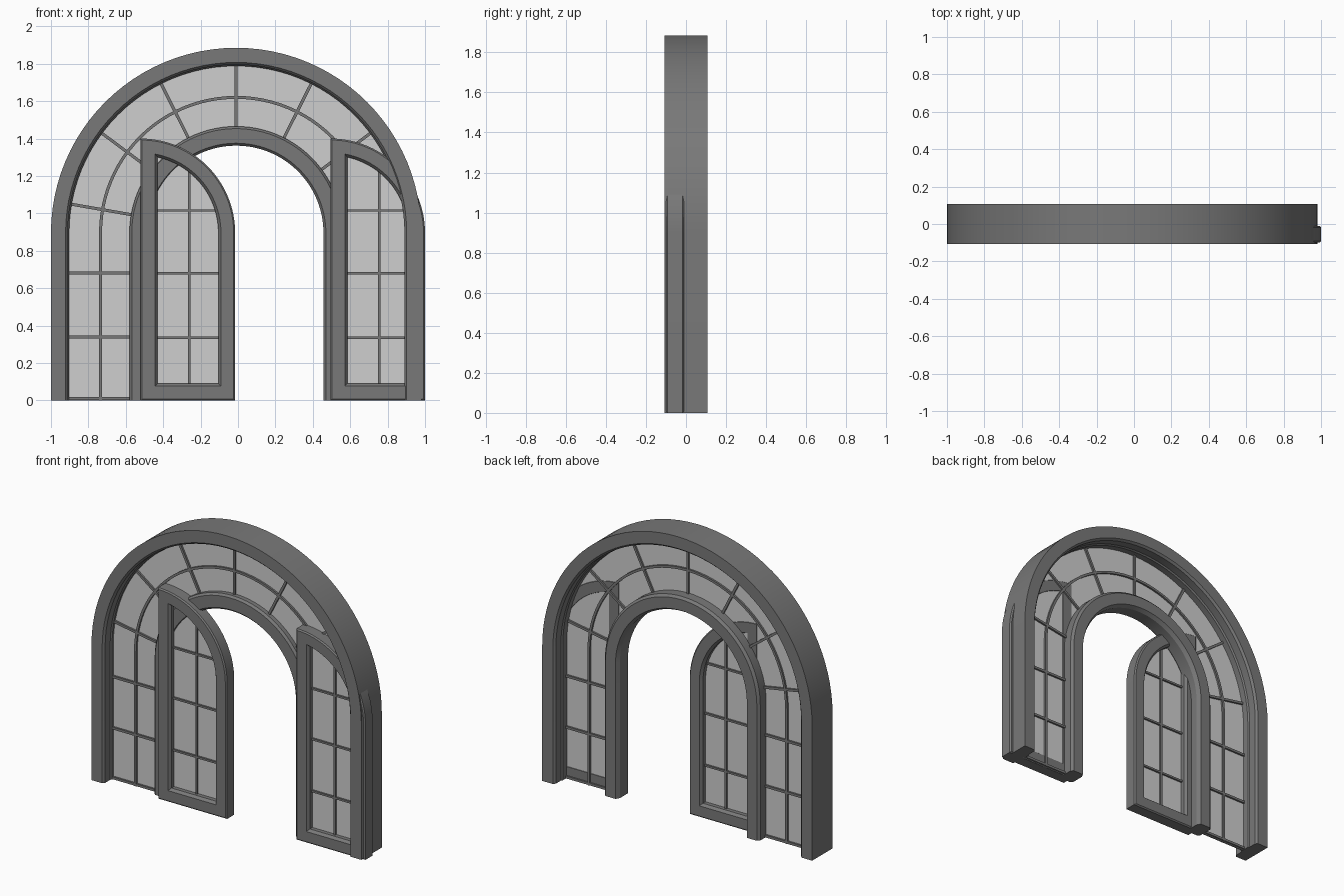
import bpy, bmesh
from math import sin, cos, pi, acos, radians
from mathutils import Vector

cube = bpy.data.objects.get("Cube")
if cube:
    bpy.data.objects.remove(cube)


def material(name, value):
    m = bpy.data.materials.new(name)
    m.use_nodes = True
    colour = (value, value, value, 1)
    m.diffuse_color = colour
    m.node_tree.nodes["Principled BSDF"].inputs["Base Color"].default_value = colour
    return m


FRAME = material("grey frame", 0.19)
GLASS = material("pale glass", 0.62)

CX, SPRING = -0.01, 0.895       # arch centre and springing height
DOOR_W = 0.505
GLASS_Y = -0.014                # plane of the fixed glazing


def finish(name, bm, mat):
    bmesh.ops.recalc_face_normals(bm, faces=bm.faces)
    mesh = bpy.data.meshes.new(name)
    bm.to_mesh(mesh)
    bm.free()
    mesh.materials.append(mat)
    ob = bpy.data.objects.new(name, mesh)
    bpy.context.collection.objects.link(ob)
    bpy.ops.object.select_all(action='DESELECT')
    ob.select_set(True)
    bpy.context.view_layer.objects.active = ob
    bpy.ops.object.shade_smooth_by_angle(angle=radians(25))
    return ob


def arch_path(r):
    """Round-headed arch of radius r, from floor to floor."""
    arc = [(CX + r * cos(pi * i / 48), SPRING + r * sin(pi * i / 48)) for i in range(49)]
    return [(CX + r, 0)] + arc + [(CX - r, 0)]


def door_path(x0, d):
    """Half-arch leaf outline, inset by d."""
    r = DOOR_W - d
    end = acos(d / r)
    arc = [(x0 + r * cos(end * i / 24), SPRING + r * sin(end * i / 24)) for i in range(25)]
    return [(x0 + d, d), (x0 + r, d)] + arc


def sweep(name, path, profile, closed, mat=FRAME):
    """Loft a closed profile of (offset, y) pairs along a path family."""
    bm = bmesh.new()
    loops = [[bm.verts.new((x, y, z)) for x, z in path(o)] for o, y in profile]
    count = len(loops[0])
    for a, b in zip(loops, loops[1:] + loops[:1]):
        for i in range(count if closed else count - 1):
            j = (i + 1) % count
            bm.faces.new((a[i], a[j], b[j], b[i]))
    if not closed:
        for i in (0, -1):
            bm.faces.new([loop[i] for loop in loops])
    return finish(name, bm, mat)


def bars(name, segments, y, width=0.016, depth=0.028):
    """Straight glazing bars between pairs of (x, z) points."""
    bm = bmesh.new()
    for p, q in segments:
        p, q = Vector((p[0], y, p[1])), Vector((q[0], y, q[1]))
        along = (q - p).normalized()
        side = along.cross(Vector((0, 1, 0))) * width / 2
        deep = Vector((0, depth / 2, 0))
        ends = [[bm.verts.new(c + s * side + t * deep)
                 for s, t in ((-1, -1), (1, -1), (1, 1), (-1, 1))] for c in (p, q)]
        for i in range(4):
            j = (i + 1) % 4
            bm.faces.new((ends[0][i], ends[0][j], ends[1][j], ends[1][i]))
        bm.faces.new(ends[0])
        bm.faces.new(ends[1])
    return finish(name, bm, FRAME)


# Outer and inner arched frames, with chamfered edges facing the glass
sweep("outer_arch_frame", arch_path,
      [(0.99, -0.107), (0.912, -0.107), (0.9, -0.093), (0.9, -0.04), (0.893, -0.03),
       (0.893, 0.03), (0.9, 0.04), (0.9, 0.093), (0.912, 0.107), (0.99, 0.107)], False)
sweep("inner_arch_frame", arch_path,
      [(0.558, -0.06), (0.48, -0.06), (0.467, -0.045), (0.467, 0.04), (0.482, 0.065),
       (0.555, 0.065), (0.57, 0.05), (0.57, -0.045)], False)

# Fixed glazing between the two arches
sweep("arch_glass", arch_path,
      [(0.9, GLASS_Y - 0.002), (0.56, GLASS_Y - 0.002),
       (0.56, GLASS_Y + 0.002), (0.9, GLASS_Y + 0.002)], False, GLASS)
sweep("middle_arch_bar", arch_path,
      [(0.733, GLASS_Y - 0.014), (0.717, GLASS_Y - 0.014),
       (0.717, GLASS_Y + 0.014), (0.733, GLASS_Y + 0.014)], False)


def polar(r, a):
    return (CX + r * cos(a), SPRING + r * sin(a))


angles = [radians(90 + 26.7 * k) for k in range(-3, 4)]
bars("radial_bars", [(polar(0.56, a), polar(0.9, a)) for a in angles], GLASS_Y)
bars("side_bars", [((CX + s * 0.56, z), (CX + s * 0.9, z))
                   for s in (-1, 1) for z in (0.01, 0.34, 0.68)], GLASS_Y)

# Two identical half-arch door leaves
for side, x0 in (("right", -0.52), ("left", 0.495)):
    def outline(d, x0=x0):
        return door_path(x0, d)

    sweep(side + "_door_frame", outline,
          [(0.0, -0.092), (0.008, -0.1), (0.076, -0.1), (0.09, -0.082), (0.09, -0.028),
           (0.076, -0.01), (0.008, -0.01), (0.0, -0.018)], True)
    bm = bmesh.new()
    bm.faces.new([bm.verts.new((x, -0.055, z)) for x, z in outline(0.085)])
    finish(side + "_door_glass", bm, GLASS)
    mid = x0 + 0.26
    rows = [((x0 + 0.085, z), (x0 + 0.42 - max(0, z - 0.95) * 0.2, z))
            for z in (0.335, 0.68, 1.015)]
    bars(side + "_door_bars", rows + [((mid, 0.085), (mid, 1.235))], -0.055, 0.013, 0.024)
